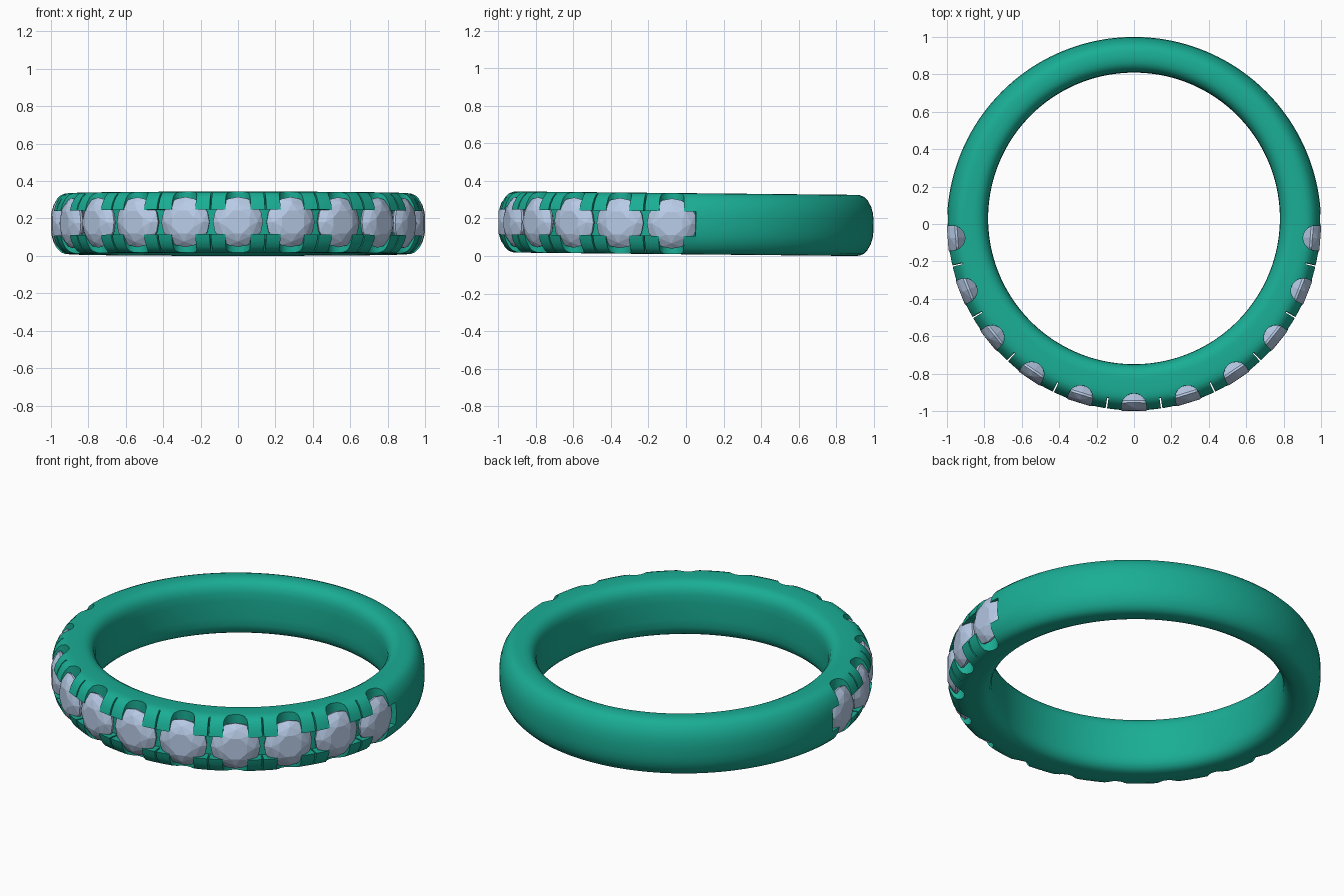
import bpy, bmesh, math
from mathutils import Matrix, Vector

if "Cube" in bpy.data.objects:
    bpy.data.objects.remove(bpy.data.objects["Cube"])

STEP = math.radians(17.1)     # angle between stones
MID = 0.172                   # mid height of the band
TILT = Matrix.Translation((0, 0, MID)) @ Matrix.Rotation(-0.010, 4, 'X')


def material(name, rgb):
    m = bpy.data.materials.new(name)
    m.diffuse_color = (*rgb, 1)
    m.use_nodes = True
    m.node_tree.nodes["Principled BSDF"].inputs["Base Color"].default_value = m.diffuse_color
    return m


def make_object(name, bm, mat=None):
    bmesh.ops.recalc_face_normals(bm, faces=bm.faces[:])
    me = bpy.data.meshes.new(name)
    bm.to_mesh(me)
    bm.free()
    ob = bpy.data.objects.new(name, me)
    bpy.context.collection.objects.link(ob)
    if mat:
        me.materials.append(mat)
    return ob


def around(a):
    """Turn a part built at the front (-y) by angle a about the ring axis."""
    return Matrix.Rotation(a, 4, 'Z')


def sweep(bm, section, angles, closed):
    """Sweep section(a) -> [(r, z)...] around z; angle 0 is the front."""
    rings = [[bm.verts.new((r * math.sin(a), -r * math.cos(a), z)) for r, z in section(a)]
             for a in angles]
    n = len(rings[0])
    for i in range(len(rings) if closed else len(rings) - 1):
        p, q = rings[i], rings[(i + 1) % len(rings)]
        for j in range(n):
            k = (j + 1) % n
            bm.faces.new((p[j], q[j], q[k], p[k]))
    if not closed:
        bm.faces.new(rings[0])
        bm.faces.new(rings[-1])


green = material("band_green", (0.01, 0.42, 0.30))
blue = material("stone_blue", (0.48, 0.60, 0.80))


# Band: rounded section, the bore is set slightly back so the front is thicker
def band_section(a):
    c = -0.03 * math.cos(a)
    i = c + math.sqrt(0.78 ** 2 - (0.03 * math.sin(a)) ** 2)
    half = [(1.0, 0.025), (0.996, 0.065), (0.986, 0.1), (0.968, 0.132), (0.948, 0.152),
            (0.925, 0.161), (0.90, 0.163), (i + 0.075, 0.163), (i + 0.05, 0.159),
            (i + 0.028, 0.147), (i + 0.011, 0.125), (i + 0.002, 0.095), (i, 0.05)]
    return half + [(r, -z) for r, z in reversed(half)]


bm = bmesh.new()
sweep(bm, band_section, [math.tau * k / 160 for k in range(160)], True)
band = make_object("band", bm, green)

# Channel cutter: shallow groove around the front half
bm = bmesh.new()
end = math.radians(93)
sweep(bm, lambda a: [(0.93, -0.066), (1.1, -0.066), (1.1, 0.066), (0.93, 0.066)],
      [-end + 2 * end * k / 80 for k in range(81)], False)
channel = make_object("channel_cutter", bm)

# Scallop cutters: upright rounded notches at each stone
bm = bmesh.new()
for k in range(-5, 6):
    pts = [(0.066 * math.cos(t), -0.973 + 0.066 * math.sin(t))
           for t in [math.pi * s / 12 for s in range(13)]]
    pts += [(-0.066, -1.1), (0.066, -1.1)]
    m = around(k * STEP)
    lo = [bm.verts.new(m @ Vector((x, y, -0.3))) for x, y in pts]
    hi = [bm.verts.new(m @ Vector((x, y, 0.3))) for x, y in pts]
    bm.faces.new(lo)
    bm.faces.new(hi)
    for j in range(len(pts)):
        n = (j + 1) % len(pts)
        bm.faces.new((lo[j], lo[n], hi[n], hi[j]))
scallops = make_object("scallop_cutter", bm)

# Slit cutters: thin saw cuts halfway between the stones
bm = bmesh.new()
for k in range(-5, 5):
    m = (around((k + 0.5) * STEP) @ Matrix.Translation((0, -1.02, 0))
         @ Matrix.Diagonal((0.008, 0.16, 0.6, 1)))
    bmesh.ops.create_cube(bm, size=1, matrix=m)
slits = make_object("slit_cutter", bm)

# Cut the band, then drop the cutters
bpy.context.view_layer.objects.active = band
for cutter in (channel, scallops, slits):
    mod = band.modifiers.new(cutter.name, 'BOOLEAN')
    mod.operation = 'DIFFERENCE'
    mod.solver = 'EXACT'
    mod.object = cutter
    bpy.ops.object.modifier_apply(modifier=mod.name)
    bpy.data.objects.remove(cutter)
band.select_set(True)
bpy.ops.object.shade_smooth_by_angle(angle=math.radians(30))
band.matrix_world = TILT

# Stones: faceted round cuts, convex hull of table, crown, girdle and culet
def ring(r, depth, n, off=0.0):
    return [Vector((r * math.cos(math.tau * (i + off) / n), -depth,
                    r * math.sin(math.tau * (i + off) / n))) for i in range(n)]


for k in range(-5, 6):
    bm = bmesh.new()
    points = (ring(0.066, 0.999, 8, 0.5) + ring(0.105, 0.984, 8)
              + ring(0.134, 0.957, 16) + ring(0.132, 0.945, 16) + [Vector((0, -0.85, 0))])
    for p in points:
        bm.verts.new(p)
    bmesh.ops.convex_hull(bm, input=bm.verts[:])
    bmesh.ops.dissolve_limit(bm, angle_limit=0.01, verts=bm.verts[:], edges=bm.edges[:])
    stone = make_object(f"stone_{k + 6:02d}", bm, blue)
    stone.matrix_world = TILT @ around(k * STEP)
